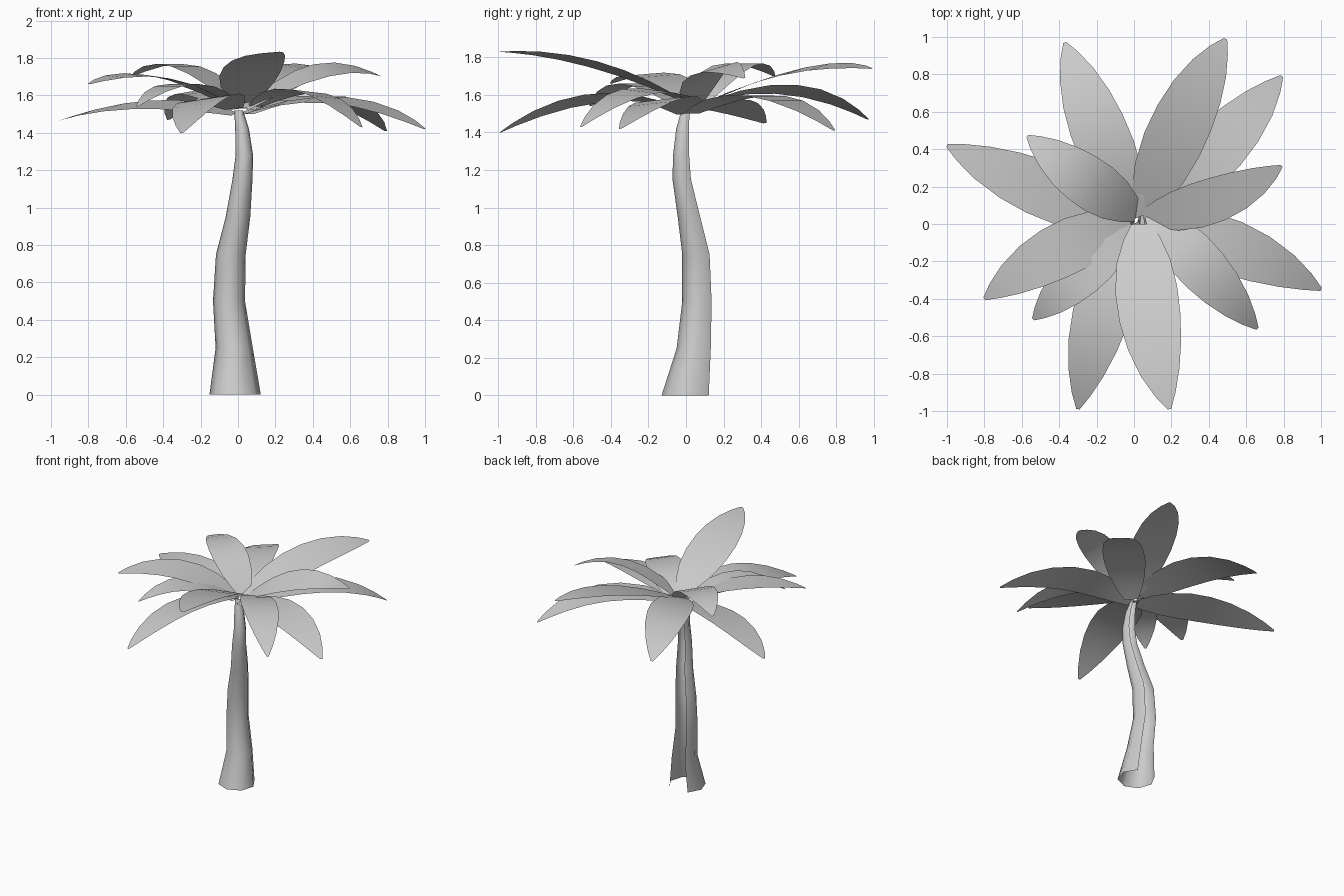
import bpy
from math import radians, sin, cos, tan
from mathutils import Vector


def make_mesh(name, rows):
    """Skin a grid of points (list of equal-length rows) as a smooth open sheet."""
    n = len(rows[0])
    verts = [p for row in rows for p in row]
    faces = [(i * n + j, i * n + j + 1, (i + 1) * n + j + 1, (i + 1) * n + j)
             for i in range(len(rows) - 1) for j in range(n - 1)]
    me = bpy.data.meshes.new(name)
    me.from_pydata(verts, [], faces)
    me.update()
    ob = bpy.data.objects.new(name, me)
    bpy.context.collection.objects.link(ob)
    for p in me.polygons:
        p.use_smooth = True
    return ob


# Trunk: bent tapering tube, open along a strip at the back (x, y, z, radius)
trunk_path = [(-.015, .008, 0, .138), (-.020, .05, .25, .1),
              (-.048, .066, .5, .086), (-.038, .06, .75, .08),
              (.0, .022, .95, .066), (.024, -.018, 1.15, .054),
              (.034, -.022, 1.28, .047), (.022, -.015, 1.42, .037),
              (.004, .0, 1.52, .024)]
angles = [radians(127 + 48 * k) for k in range(7)]
make_mesh("trunk", [[(x + r * cos(a), y + r * sin(a), z) for a in angles]
                    for x, y, z, r in trunk_path])

# Frond outline: position along the frond, half width
profile = [(0, .055), (.08, .10), (.2, .145), (.35, .167), (.5, .165),
           (.65, .145), (.8, .105), (.92, .055), (1, .01)]


def frond(i, base, mid, tip, roll, width=1.0):
    """Flat leaf along an arch through three points, rolled about its length."""
    b, m, t = Vector(base), Vector(mid), Vector(tip)
    ctrl = 2 * m - (b + t) / 2
    slope = tan(radians(roll))
    rows = []
    for s, w in profile:
        p = (1 - s) ** 2 * b + 2 * s * (1 - s) * ctrl + s * s * t
        d = (1 - s) * (ctrl - b) + s * (t - ctrl)
        side = Vector((-d.y, d.x, 0)).normalized()
        side.z = slope
        side.normalize()
        w *= width
        rows.append([p - side * w, p, p + side * w])
    make_mesh(f"frond_{i:02d}", rows)


# Fronds: base, middle, tip, roll in degrees, width factor
fronds = [
    ((.01, .03, 1.53), (-.20, .53, 1.63), (-.37, .97, 1.47), -9, .92),
    ((.04, .05, 1.53), (.27, .57, 1.725), (.49, .99, 1.74), 8, .97),
    ((.05, .03, 1.50), (.46, .42, 1.595), (.79, .79, 1.41), 0, .92),
    ((.05, .04, 1.53), (.45, .135, 1.735), (.79, .31, 1.69), 15, .75),
    ((.03, .0, 1.50), (.53, -.13, 1.575), (1.0, -.35, 1.42), 6, .9),
    ((.09, .06, 1.54), (.38, -.25, 1.62), (.66, -.56, 1.43), -5, .8),
    ((.04, .0, 1.56), (.085, -.5, 1.765), (.19, -.99, 1.83), 5, 1),
    ((-.02, -.02, 1.53), (-.18, -.5, 1.58), (-.30, -.99, 1.40), 8, .93),
    ((-.01, -.01, 1.53), (-.29, -.27, 1.66), (-.54, -.51, 1.54), 0, .75),
    ((-.02, .01, 1.53), (-.43, -.16, 1.70), (-.80, -.40, 1.66), -4, .87),
    ((-.02, .02, 1.50), (-.52, .20, 1.55), (-1.0, .42, 1.45), -9, .92),
    ((.02, .05, 1.53), (-.28, .25, 1.755), (-.57, .47, 1.70), 0, .82),
]
for i, f in enumerate(fronds, 1):
    frond(i, *f)
